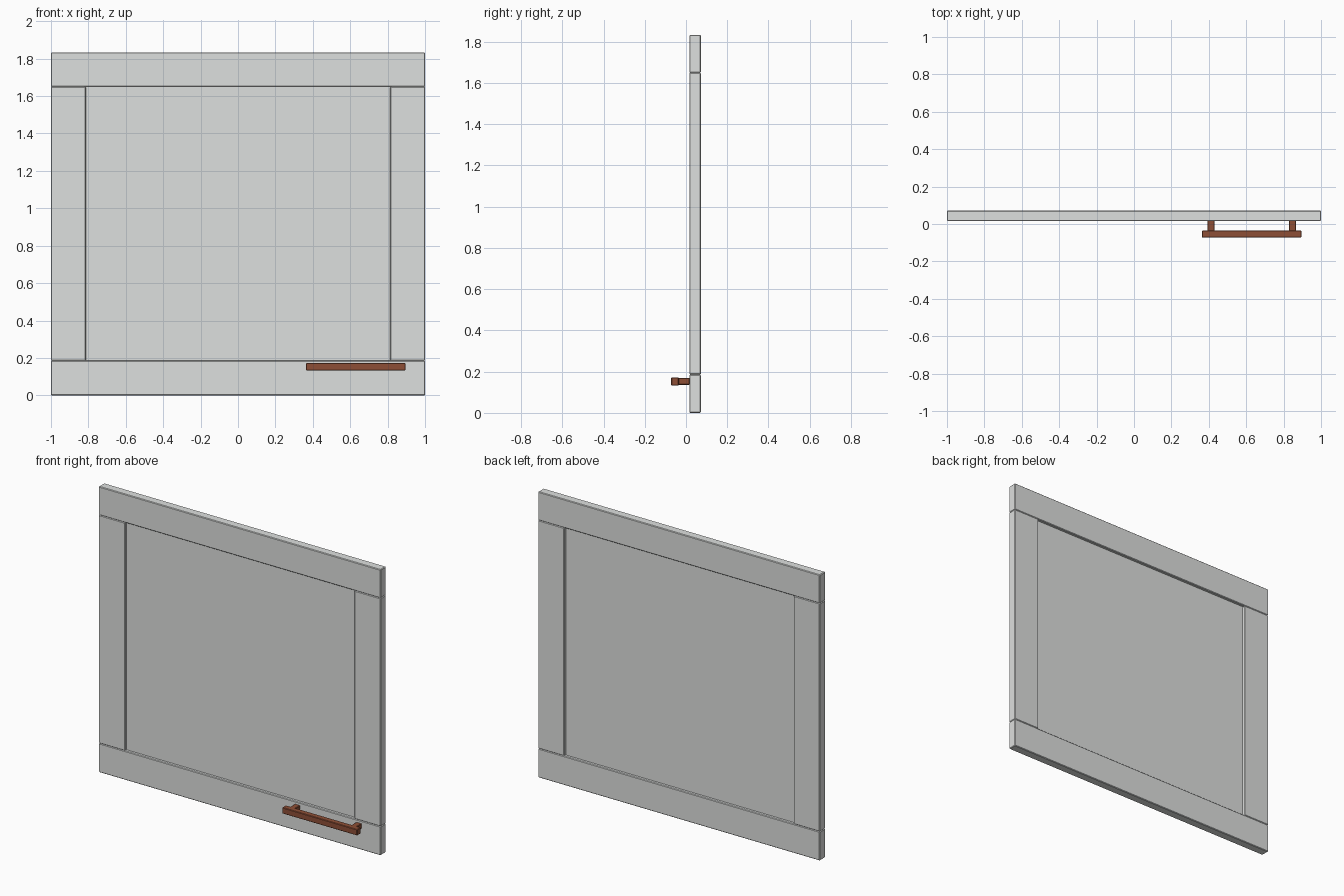
import bpy

old = bpy.data.objects.get("Cube")
if old:
    bpy.data.objects.remove(old, do_unlink=True)


def material(name, color):
    mat = bpy.data.materials.new(name)
    mat.use_nodes = True
    mat.diffuse_color = color
    mat.node_tree.nodes["Principled BSDF"].inputs["Base Color"].default_value = color
    return mat


grey = material("door_grey", (0.73, 0.745, 0.735, 1))
copper = material("handle_brown", (0.27, 0.078, 0.037, 1))


def box(name, x, y, z, mat, bevel=0.0):
    """Box spanning the given (low, high) ranges, with a small chamfer."""
    spans = (x, y, z)
    bpy.ops.mesh.primitive_cube_add(size=1, location=[(a + b) / 2 for a, b in spans])
    obj = bpy.context.object
    obj.name = name
    obj.scale = [b - a for a, b in spans]
    bpy.ops.object.transform_apply(location=False, rotation=False, scale=True)
    obj.data.materials.append(mat)
    if bevel:
        mod = obj.modifiers.new("chamfer", "BEVEL")
        mod.width = bevel
        mod.segments = 1
    return obj


HEIGHT, BOARD = 1.833, 0.186
DEPTH = (0.016, 0.072)
INNER = (BOARD, HEIGHT - BOARD + 0.003)

# Frame: full-width rails with stiles between them
box("bottom_rail", (-1, 1), DEPTH, (0, INNER[0]), grey, 0.004)
box("top_rail", (-1, 1), DEPTH, (INNER[1], HEIGHT), grey, 0.004)
box("right_stile", (-1, BOARD - 1), DEPTH, INNER, grey, 0.004)
box("left_stile", (1 - BOARD, 1), DEPTH, INNER, grey, 0.004)

# Recessed panel, let into the frame
box("centre_panel", (BOARD - 1.01, 1.01 - BOARD), (0.035, 0.053),
    (INNER[0] - 0.01, INNER[1] + 0.01), grey)

# Bar handle on two posts
box("handle_bar", (0.363, 0.896), (-0.072, -0.035), (0.133, 0.172), copper, 0.003)
for side, x in (("right", 0.411), ("left", 0.847)):
    box("handle_post_" + side, (x - 0.019, x + 0.019), (-0.037, 0.018),
        (0.136, 0.169), copper, 0.003)
